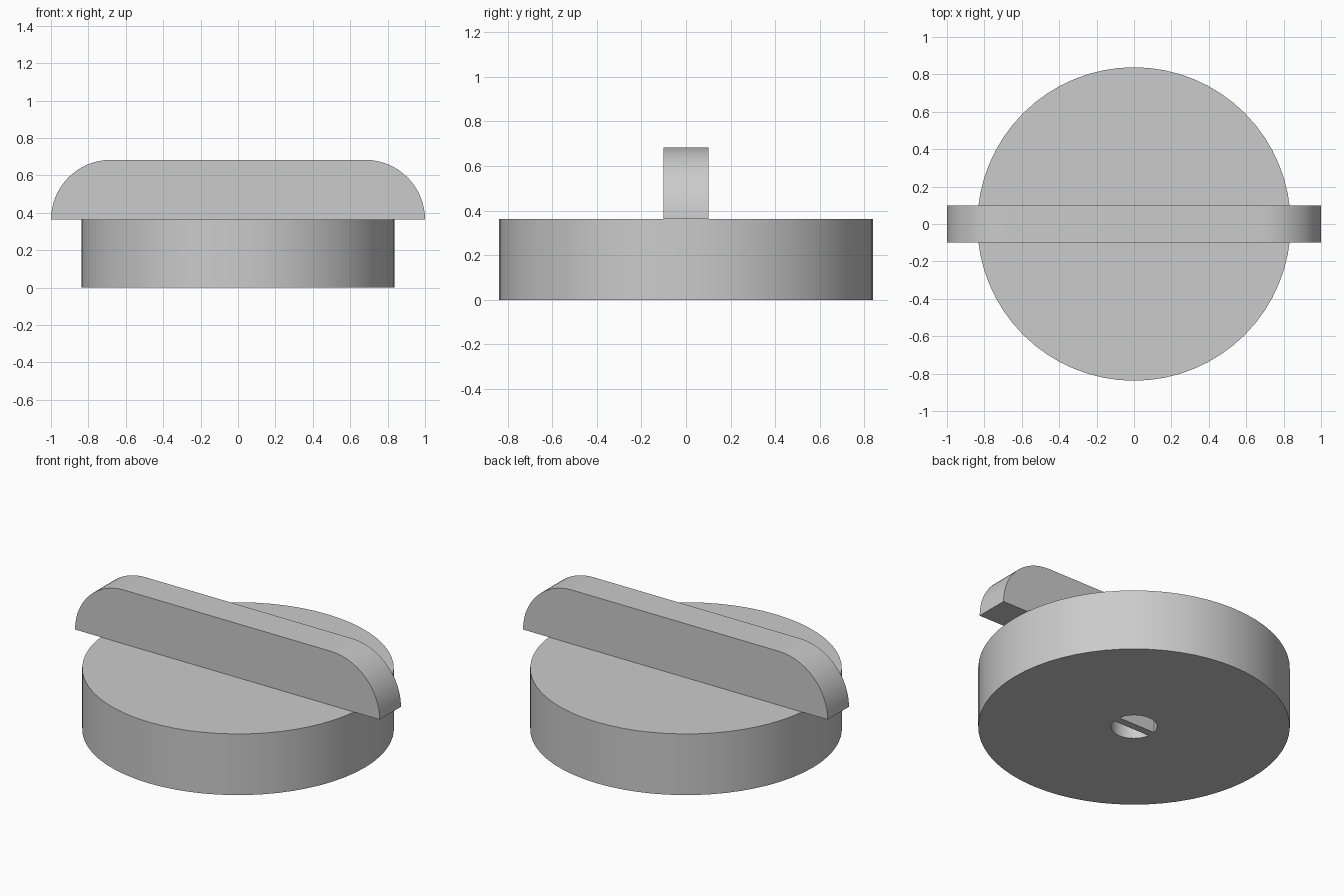
import bpy, bmesh
from math import sin, cos, pi

cube = bpy.data.objects.get("Cube")
if cube:
    bpy.data.objects.remove(cube, do_unlink=True)

BASE_R, BASE_H = 0.838, 0.363
TOP = 0.683
BORE_R, BORE_DEPTH = 0.124, 0.30
SEGMENTS = 64

grey = bpy.data.materials.new("light grey plastic")
grey.use_nodes = True
colour = (0.6, 0.6, 0.6, 1)
grey.diffuse_color = colour
grey.node_tree.nodes["Principled BSDF"].inputs["Base Color"].default_value = colour


def add_part(name, bm):
    bmesh.ops.remove_doubles(bm, verts=bm.verts, dist=1e-5)
    bmesh.ops.recalc_face_normals(bm, faces=bm.faces)
    mesh = bpy.data.meshes.new(name)
    bm.to_mesh(mesh)
    bm.free()
    mesh.materials.append(grey)
    obj = bpy.data.objects.new(name, mesh)
    bpy.context.collection.objects.link(obj)
    bpy.ops.object.select_all(action='DESELECT')
    obj.select_set(True)
    bpy.context.view_layer.objects.active = obj
    bpy.ops.object.shade_smooth_by_angle(angle=pi / 6)
    return obj


# Round base with a blind shaft bore underneath, turned from one profile
bm = bmesh.new()
profile = [(0, BORE_DEPTH), (BORE_R, BORE_DEPTH), (BORE_R, 0),
           (BASE_R, 0), (BASE_R, BASE_H), (0, BASE_H)]
verts = [bm.verts.new((r, 0, z)) for r, z in profile]
edges = [bm.edges.new(pair) for pair in zip(verts, verts[1:])]
bmesh.ops.spin(bm, geom=verts + edges, cent=(0, 0, 0), axis=(0, 0, 1),
               angle=2 * pi, steps=SEGMENTS)
add_part("round_base", bm)

# Grip bar with quarter-round ends
bm = bmesh.new()
radius = TOP - BASE_H
steps = 16
right = [(1 - radius + radius * cos(i * pi / 2 / steps),
          BASE_H + radius * sin(i * pi / 2 / steps)) for i in range(steps + 1)]
outline = right + [(-x, z) for x, z in reversed(right)]
face = bm.faces.new([bm.verts.new((x, -0.1, z)) for x, z in outline])
extruded = bmesh.ops.extrude_face_region(bm, geom=[face], use_keep_orig=True)
bmesh.ops.translate(bm, vec=(0, 0.2, 0),
                    verts=[v for v in extruded["geom"] if isinstance(v, bmesh.types.BMVert)])
add_part("grip_bar", bm)

# Thin web across the bore that keys into a split shaft
bm = bmesh.new()
bmesh.ops.create_cube(bm, size=1)
bmesh.ops.scale(bm, vec=(2 * BORE_R, 0.044, BORE_DEPTH), verts=bm.verts)
bmesh.ops.translate(bm, vec=(0, 0, BORE_DEPTH / 2), verts=bm.verts)
add_part("shaft_key", bm)
